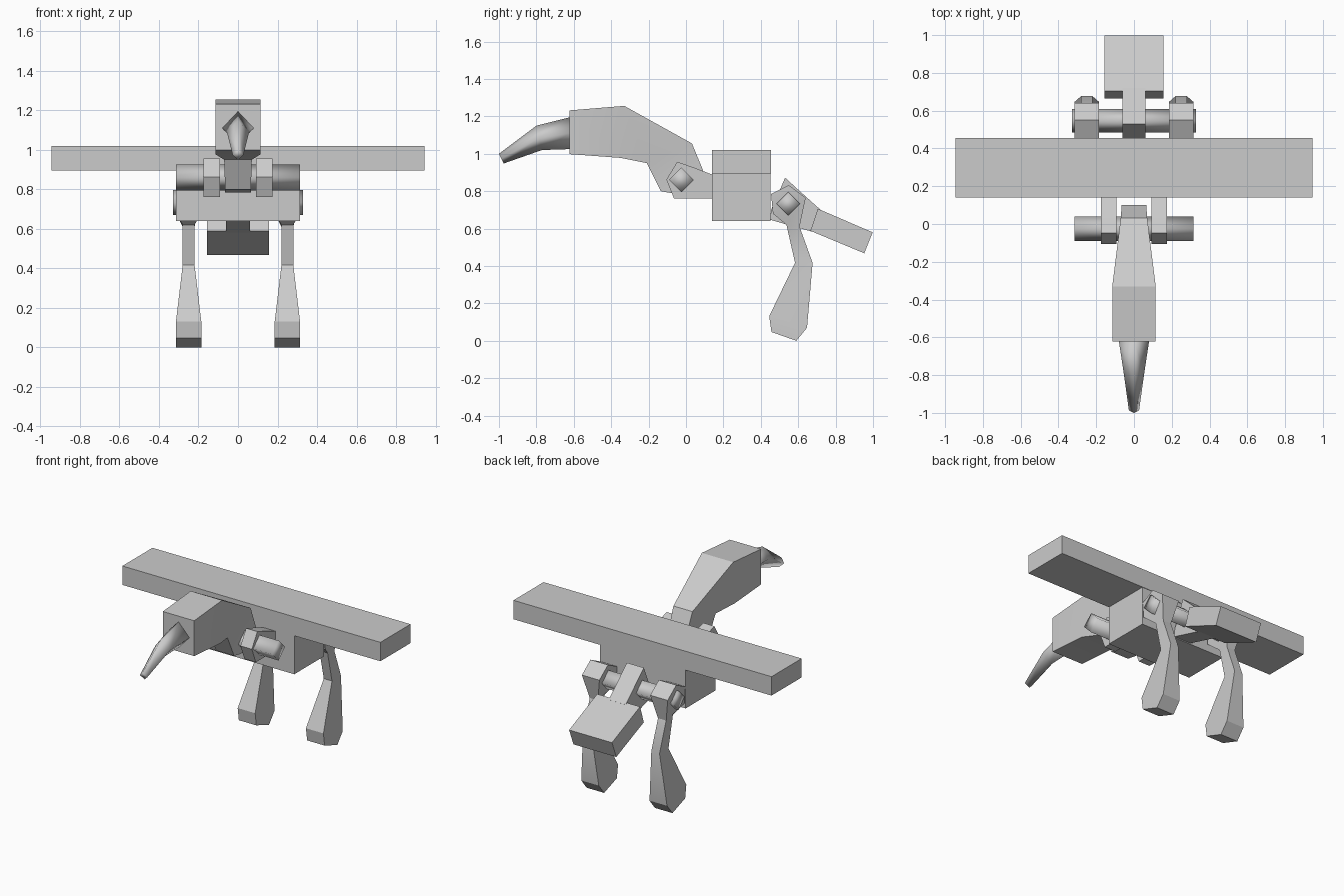
import bpy
import bmesh
from math import radians

if "Cube" in bpy.data.objects:
    bpy.data.objects.remove(bpy.data.objects["Cube"])


def add_mesh(name, rings, angle=None):
    """Join cross-section rings into a capped solid; smooth sides below the angle."""
    bm = bmesh.new()
    loops = [[bm.verts.new(p) for p in ring] for ring in rings]
    n = len(rings[0])
    for a, b in zip(loops, loops[1:]):
        for i in range(n):
            j = (i + 1) % n
            bm.faces.new((a[i], a[j], b[j], b[i])).smooth = angle is not None
    bm.faces.new(loops[0][::-1])
    bm.faces.new(loops[-1])
    bmesh.ops.recalc_face_normals(bm, faces=bm.faces)
    mesh = bpy.data.meshes.new(name)
    bm.to_mesh(mesh)
    bm.free()
    if angle:
        mesh.set_sharp_from_angle(angle=radians(angle))
    obj = bpy.data.objects.new(name, mesh)
    bpy.context.collection.objects.link(obj)
    return obj


def box_loft(name, sections, cx=0, angle=None):
    """Each section: upper (y, z), lower (y, z), half width."""
    return add_mesh(name, [[(cx - w, *a), (cx + w, *a), (cx + w, *b), (cx - w, *b)]
                           for a, b, w in sections], angle)


def diamond_pin(name, y, z, r, half):
    return add_mesh(name, [[(x, y - r, z), (x, y, z + r), (x, y + r, z), (x, y, z - r)]
                           for x in (-half, half)], 180)


def prism(name, profile, x0, x1):
    return add_mesh(name, [[(x, y, z) for y, z in profile] for x in (x0, x1)])


# Wing board and body block
prism("wing", [(0.14, 0.895), (0.455, 0.895), (0.455, 1.02), (0.14, 1.02)], -0.945, 0.945)
prism("body", [(0.14, 0.64), (0.452, 0.64), (0.452, 0.895), (0.14, 0.895)], -0.314, 0.314)

# Head tapering back into the neck, which sits between the lugs
box_loft("head", [
    ((-0.622, 1.232), (-0.622, 0.998), 0.115),
    ((-0.33, 1.256), (-0.348, 0.978), 0.115),
    ((0.032, 1.055), (-0.21, 0.95), 0.07),
    ((0.10, 0.89), (-0.134, 0.80), 0.065),
    ((0.04, 0.785), (-0.07, 0.788), 0.065)], angle=30)

# Drooping four-sided beak: top, bottom and half width per station
beak = [((-0.62, 1.195), (-0.62, 1.025), 0.08),
        ((-0.80, 1.15), (-0.77, 1.02), 0.055),
        ((-1.0, 1.0), (-0.975, 0.948), 0.027)]
rings = []
for (ty, tz), (by, bz), w in beak:
    my, mz = (ty + by) / 2, (tz + bz) / 2
    rings.append([(0, ty, tz), (w, my, mz), (0, by, bz), (-w, my, mz)])
beak_obj = add_mesh("beak", rings, 180)

# Pins for the neck and the legs
diamond_pin("neck_pin", -0.025, 0.86, 0.066, 0.315)
diamond_pin("leg_pin", 0.547, 0.733, 0.063, 0.328)

# Neck lugs and legs on both sides
lug = [(0.15, 0.76), (0.15, 0.885), (0.032, 0.93), (-0.047, 0.957),
       (-0.105, 0.862), (-0.064, 0.76)]
for side, s in (("left", -1), ("right", 1)):
    prism("neck_lug_" + side, lug, s * 0.092, s * 0.175)
    box_loft("leg_" + side, [
        ((0.55, 0.832), (0.455, 0.785), 0.064),
        ((0.64, 0.765), (0.465, 0.68), 0.064),
        ((0.607, 0.61), (0.537, 0.62), 0.03),
        ((0.677, 0.417), (0.583, 0.417), 0.03),
        ((0.647, 0.07), (0.445, 0.132), 0.064),
        ((0.59, 0.0), (0.457, 0.047), 0.064)], cx=s * 0.25, angle=30)

# Tail stem and broad tail plate
prism("tail_stem", [(0.45, 0.647), (0.455, 0.70), (0.53, 0.872), (0.636, 0.775),
                    (0.72, 0.70), (0.68, 0.582), (0.524, 0.626)], -0.062, 0.062)
prism("tail_plate", [(0.705, 0.706), (0.998, 0.58), (0.953, 0.468), (0.665, 0.588)],
      -0.157, 0.157)
